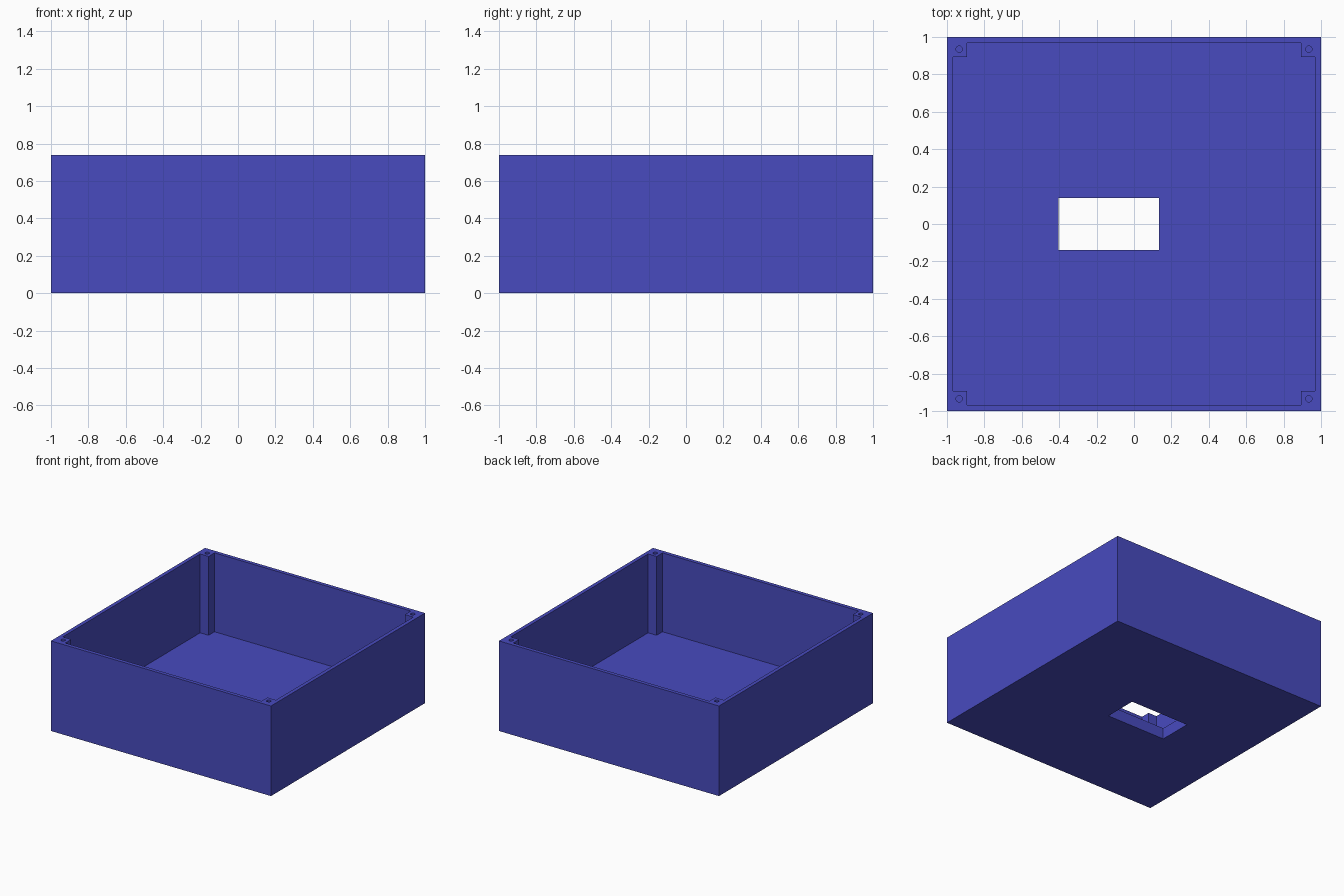
import bpy, bmesh, math

if "Cube" in bpy.data.objects:
    bpy.data.objects.remove(bpy.data.objects["Cube"])

HEIGHT, FLOOR = 0.74, 0.092     # overall height, floor thickness
INNER, POST = 0.969, 0.892      # inner wall face, inner face of corner posts
SCREW, SCREW_R = 0.935, 0.017   # screw hole centre and radius

blue = bpy.data.materials.new("blue plastic")
blue.diffuse_color = (0.065, 0.07, 0.52, 1)
blue.use_nodes = True
blue.node_tree.nodes["Principled BSDF"].inputs["Base Color"].default_value = blue.diffuse_color


def rect(x0, x1, y0, y1):
    return [(x0, y0), (x1, y0), (x1, y1), (x0, y1)]


def plate(name, outlines, z0, z1):
    """Extrude nested outlines (inner ones become holes) from z0 to z1."""
    curve = bpy.data.curves.new(name, 'CURVE')
    curve.dimensions, curve.fill_mode = '2D', 'BOTH'
    curve.extrude = (z1 - z0) / 2
    for pts in outlines:
        s = curve.splines.new('POLY')
        s.points.add(len(pts) - 1)
        for p, (x, y) in zip(s.points, pts):
            p.co = (x, y, 0, 1)
        s.use_cyclic_u = True
    tmp = bpy.data.objects.new(name + "_outline", curve)
    bpy.context.collection.objects.link(tmp)
    bpy.context.view_layer.update()
    mesh = bpy.data.meshes.new_from_object(
        tmp.evaluated_get(bpy.context.evaluated_depsgraph_get()))
    bpy.data.objects.remove(tmp)
    bm = bmesh.new()
    bm.from_mesh(mesh)
    bmesh.ops.remove_doubles(bm, verts=bm.verts, dist=1e-4)
    bmesh.ops.translate(bm, verts=bm.verts, vec=(0, 0, (z0 + z1) / 2))
    bmesh.ops.recalc_face_normals(bm, faces=bm.faces)
    for f in bm.faces:
        f.smooth = False
    bm.to_mesh(mesh)
    bm.free()
    mesh.materials.clear()
    mesh.materials.append(blue)
    obj = bpy.data.objects.new(name, mesh)
    bpy.context.collection.objects.link(obj)
    return obj


# Floor with an off-centre rectangular opening
outer = rect(-1, 1, -1, 1)
plate("floor", [outer, rect(-0.404, 0.135, -0.139, 0.139)], 0, FLOOR)

# Inner outline: a square notched by the four corner posts
inner = []
for sx, sy in ((1, 1), (-1, 1), (-1, -1), (1, -1)):
    corner = [(sx * INNER, sy * POST), (sx * POST, sy * POST), (sx * POST, sy * INNER)]
    inner += corner if sx * sy > 0 else corner[::-1]

# Screw holes in the posts
holes = [[(sx * SCREW + SCREW_R * math.cos(a * math.tau / 24),
           sy * SCREW + SCREW_R * math.sin(a * math.tau / 24)) for a in range(24)]
         for sx in (-1, 1) for sy in (-1, 1)]

walls = plate("walls_and_posts", [outer, inner] + holes, FLOOR, HEIGHT)

# Open the underside of the walls where they rest on the floor
bm = bmesh.new()
bm.from_mesh(walls.data)
bmesh.ops.delete(bm, geom=[f for f in bm.faces if f.normal.z < -0.9], context='FACES')
bm.to_mesh(walls.data)
bm.free()
